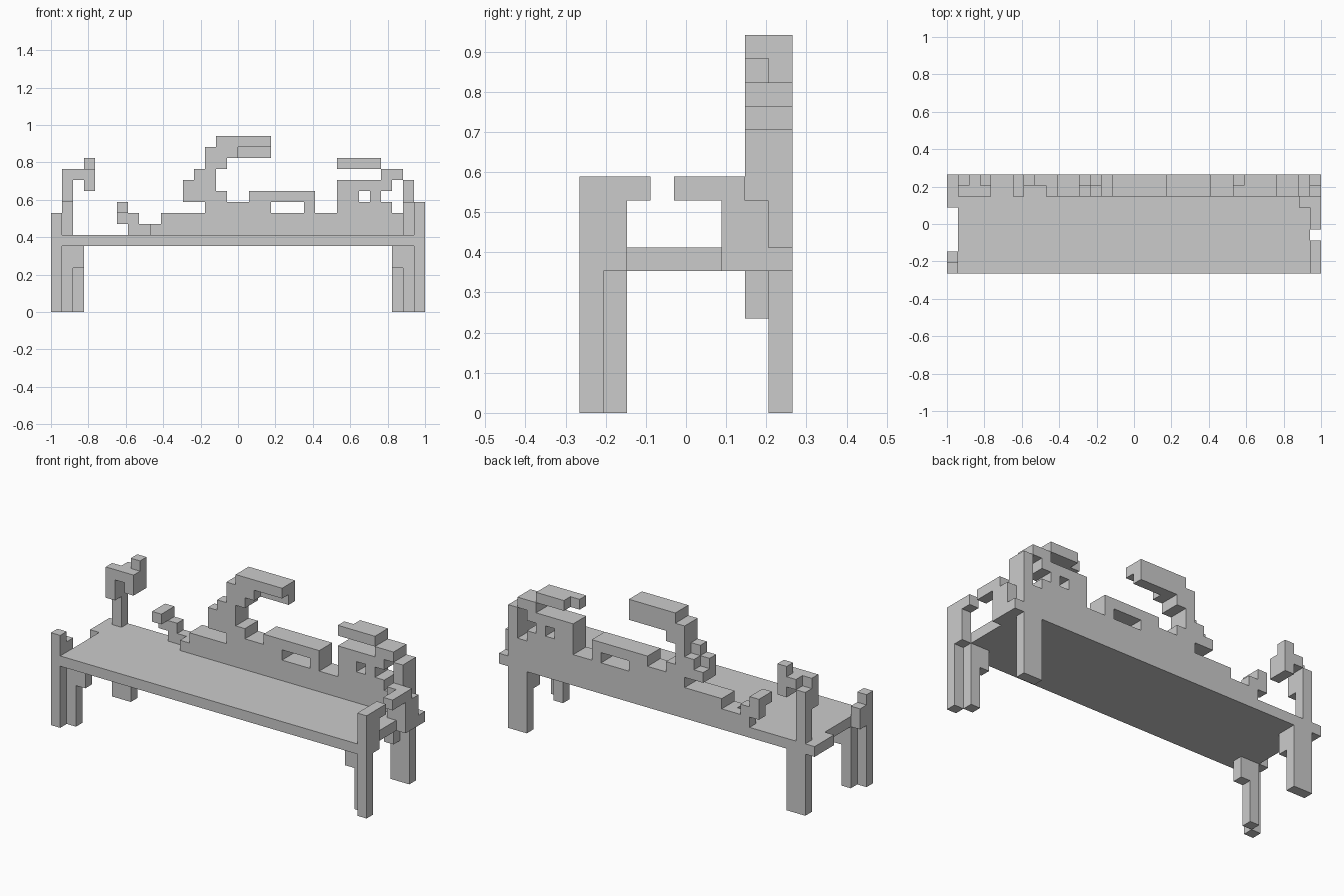
import bpy, bmesh, math

if "Cube" in bpy.data.objects:
    bpy.data.objects.remove(bpy.data.objects["Cube"])

U = 2 / 34  # one grid cell; the bench is 34 x 9 x 16 cells


def blocks(name, boxes, mirror=False):
    """Join cell boxes (x0, x1, y0, y1, z0, z1) into one clean outer skin."""
    if mirror:
        boxes = boxes + [(34 - b[1], 34 - b[0], *b[2:]) for b in boxes]
    cells = {(x, y, z) for a, b, c, d, e, f in boxes
             for x in range(a, b) for y in range(c, d) for z in range(e, f)}
    bm = bmesh.new()
    for c in cells:
        for axis in range(3):
            for side in (0, 1):
                n = list(c)
                n[axis] += 2 * side - 1
                if tuple(n) in cells:
                    continue
                u, v = (axis + 1) % 3, (axis + 2) % 3
                ring = []
                for du, dv in ((0, 0), (1, 0), (1, 1), (0, 1)):
                    p = list(c)
                    p[axis] += side
                    p[u] += du
                    p[v] += dv
                    ring.append(bm.verts.new(((p[0] - 17) * U, (p[1] - 4.5) * U, p[2] * U)))
                bm.faces.new(ring if side else ring[::-1])
    bmesh.ops.remove_doubles(bm, verts=bm.verts, dist=1e-4)
    bmesh.ops.dissolve_limit(bm, angle_limit=math.radians(1), verts=bm.verts, edges=bm.edges)
    mesh = bpy.data.meshes.new(name)
    bm.to_mesh(mesh)
    bm.free()
    obj = bpy.data.objects.new(name, mesh)
    bpy.context.collection.objects.link(obj)


def panel(profile, y0=7, y1=9):
    """Front profile rectangles (x0, x1, z0, z1) given the backrest depth."""
    return [(a, b, y0, y1, c, d) for a, b, c, d in profile]


# Seat with notched ends
blocks("seat", [(1, 33, 0, 9, 6, 7)])
blocks("seat_corners", [(0, 1, 0, 2, 6, 7), (0, 1, 6, 9, 6, 7)], mirror=True)

# Legs
blocks("front_legs", [(0, 1, 0, 1, 0, 6), (1, 2, 1, 2, 0, 6), (2, 3, 1, 2, 4, 6)], mirror=True)
blocks("back_legs", [(1, 3, 8, 9, 0, 6), (2, 3, 7, 8, 4, 6)], mirror=True)

# Broken armrests
blocks("left_armrest_post", [(0, 1, 0, 1, 7, 9), (0, 1, 1, 2, 7, 8)])
blocks("right_armrest", [(33, 34, 0, 2, 7, 10), (33, 34, 2, 3, 9, 10),
                         (33, 34, 4, 7, 9, 10), (33, 34, 6, 8, 7, 9),
                         (32, 33, 6, 7, 7, 10)])

# Left backrest post with bent tip
blocks("left_back_post", [(1, 2, 8, 9, 7, 12), (1, 2, 7, 8, 10, 13),
                          (2, 3, 7, 9, 12, 13), (3, 4, 7, 9, 11, 13),
                          (3, 4, 8, 9, 13, 14)])

# Low broken rail
blocks("low_back_rail", [(6, 7, 8, 9, 8, 10), (6, 7, 7, 8, 9, 10),
                         (7, 8, 8, 9, 7, 9), (8, 9, 8, 9, 7, 8),
                         (9, 10, 7, 9, 7, 8)])

# Middle panel with slot
blocks("middle_back_panel", panel([(10, 26, 7, 9), (14, 20, 9, 10), (18, 23, 10, 11),
                                   (23, 24, 9, 11)]))

# Hooked scroll
blocks("back_scroll", panel([(14, 15, 10, 15), (15, 16, 10, 11), (15, 16, 13, 16),
                             (16, 17, 14, 16), (17, 20, 15, 16)])
       + panel([(12, 13, 10, 12), (13, 14, 10, 13)], 7, 8)
       + panel([(12, 13, 10, 11), (13, 14, 10, 12), (17, 20, 14, 15)], 8, 9))

# Right panel with pierced holes, end post and top strip
blocks("right_back_panel", panel([(26, 31, 7, 10), (31, 32, 7, 9), (26, 28, 10, 12),
                                  (28, 31, 11, 12), (29, 30, 10, 11),
                                  (30, 32, 12, 13), (32, 33, 7, 12)]))
blocks("right_top_strip", panel([(27, 30, 13, 14)]) + panel([(26, 27, 13, 14)], 7, 8))
